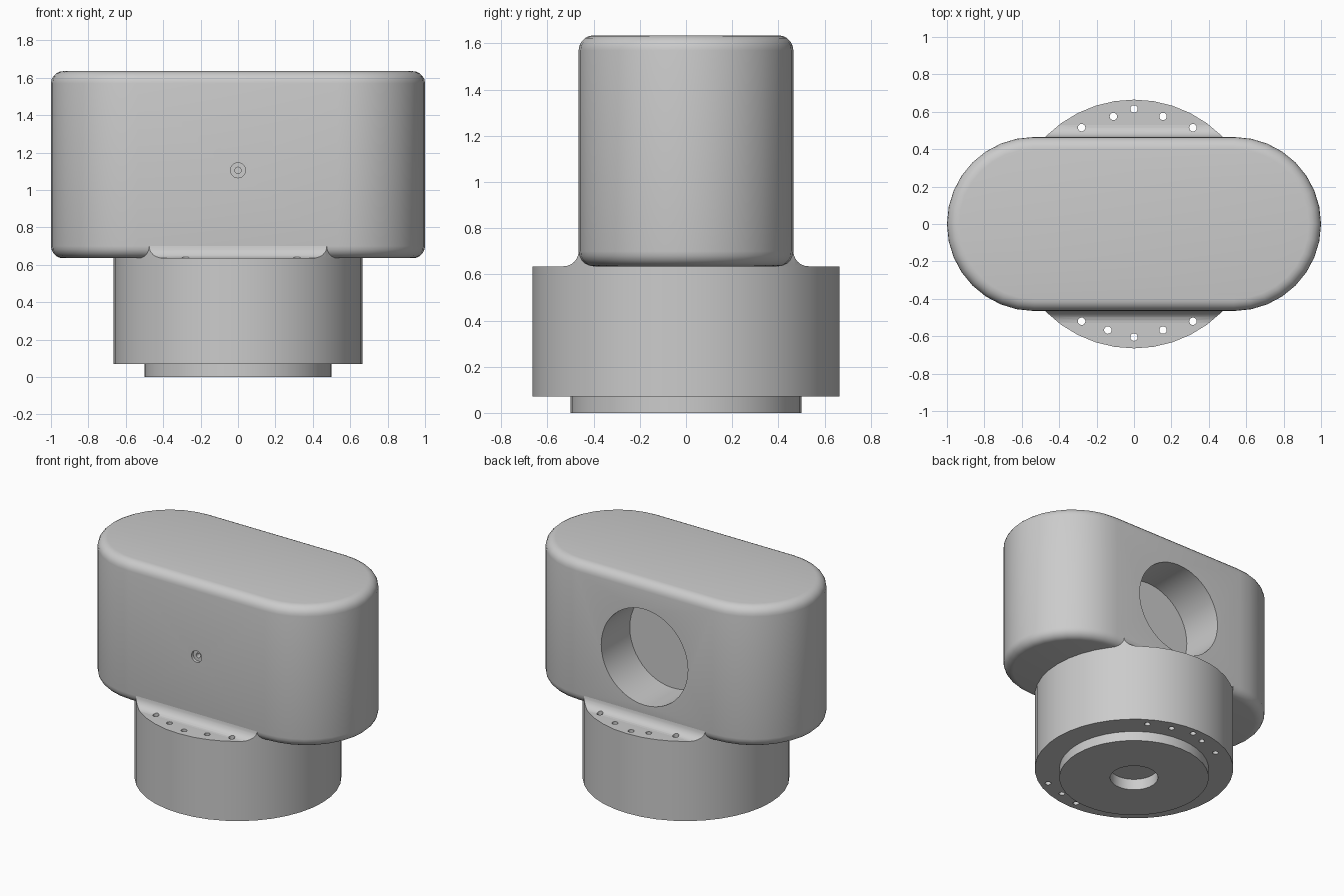
import bpy, bmesh, math
from mathutils import Matrix

cube = bpy.data.objects.get("Cube")
if cube:
    bpy.data.objects.remove(cube, do_unlink=True)

grey = bpy.data.materials.new("plain grey")
colour = (0.6, 0.6, 0.6, 1)
grey.diffuse_color = colour
grey.use_nodes = True
grey.node_tree.nodes["Principled BSDF"].inputs["Base Color"].default_value = colour

HALF_DEPTH, LENGTH = 0.465, 2.0
BODY_BOTTOM, BODY_TOP = 0.635, 1.635
BASE_RADIUS, BASE_BOTTOM = 0.665, 0.07
ROUND = 0.065
BORE_HEIGHT = 1.1


def add_object(name, bm):
    bmesh.ops.recalc_face_normals(bm, faces=bm.faces)
    mesh = bpy.data.meshes.new(name)
    bm.to_mesh(mesh)
    bm.free()
    mesh.materials.append(grey)
    obj = bpy.data.objects.new(name, mesh)
    bpy.context.collection.objects.link(obj)
    return obj


def extrude(bm, points, vector):
    face = bm.faces.new([bm.verts.new(p) for p in points])
    new = bmesh.ops.extrude_face_region(bm, geom=[face])["geom"]
    verts = [v for v in new if isinstance(v, bmesh.types.BMVert)]
    bmesh.ops.translate(bm, verts=verts, vec=vector)


def cylinder(name, radius, depth, location, along_y=False, sides=32):
    bm = bmesh.new()
    turn = Matrix.Rotation(math.pi / 2, 4, "X") if along_y else Matrix()
    bmesh.ops.create_cone(bm, cap_ends=True, segments=sides, radius1=radius,
                          radius2=radius, depth=depth,
                          matrix=Matrix.Translation(location) @ turn)
    return add_object(name, bm)


def boolean(obj, cutter, operation="DIFFERENCE"):
    mod = obj.modifiers.new(cutter.name, "BOOLEAN")
    mod.operation, mod.object, mod.solver = operation, cutter, "EXACT"
    cutter.hide_render = True


def finish(obj, cutters):
    """Apply the modifiers, then smooth everything but the sharp edges."""
    bpy.ops.object.select_all(action="DESELECT")
    bpy.context.view_layer.objects.active = obj
    obj.select_set(True)
    for mod in list(obj.modifiers):
        bpy.ops.object.modifier_apply(modifier=mod.name)
    bpy.ops.object.shade_smooth_by_angle(angle=math.radians(32))


# Body: stadium outline with rounded upper and lower rims
bm = bmesh.new()
outline = []
for side in (1, -1):
    for i in range(17):
        a = side * math.pi / 2 * (i / 8 - 1) if side == 1 else math.pi / 2 * (i / 8 + 1)
        outline.append((side * (LENGTH / 2 - HALF_DEPTH) + HALF_DEPTH * math.cos(a),
                        HALF_DEPTH * math.sin(a), BODY_BOTTOM))
extrude(bm, outline, (0, 0, BODY_TOP - BODY_BOTTOM))
rims = [e for e in bm.edges if abs(e.verts[0].co.z - e.verts[1].co.z) < 0.001]
bmesh.ops.bevel(bm, geom=rims, offset=ROUND, segments=5, profile=0.5, affect="EDGES")
body = add_object("body", bm)

# Large blind bore at the back, small stepped hole at the front
body_cutters = [
    cylinder("bore_cutter", 0.34, 0.64, (0, HALF_DEPTH, BORE_HEIGHT), True, 48),
    cylinder("step_cutter", 0.04, 0.04, (0, -HALF_DEPTH, BORE_HEIGHT + 0.005), True),
    cylinder("pin_cutter", 0.017, 0.2, (0, -HALF_DEPTH, BORE_HEIGHT + 0.005), True, 16),
]
for cutter in body_cutters:
    boolean(body, cutter)
finish(body, body_cutters)

# Base: turned profile with a spigot and a shallow centre recess
bm = bmesh.new()
profile = [(0, 0.08), (0.16, 0.08), (0.16, 0), (0.5, 0), (0.5, BASE_BOTTOM),
           (BASE_RADIUS, BASE_BOTTOM), (BASE_RADIUS, BODY_BOTTOM), (0, BODY_BOTTOM)]
verts = [bm.verts.new((r, 0, z)) for r, z in profile]
edges = [bm.edges.new(pair) for pair in zip(verts, verts[1:])]
bmesh.ops.spin(bm, geom=verts + edges, cent=(0, 0, 0), axis=(0, 0, 1),
               angle=2 * math.pi, steps=40)
bmesh.ops.remove_doubles(bm, verts=bm.verts, dist=0.0005)
base = add_object("base", bm)

# Concave fillets joining the body sides to the base
fillets = []
for name, side in (("front_fillet", -1), ("back_fillet", 1)):
    section = [(0.4, BODY_BOTTOM + ROUND), (0.4, BODY_BOTTOM)]
    for i in range(7):
        a = math.pi / 12 * i
        section.append((HALF_DEPTH + ROUND * (1 - math.sin(a)),
                        BODY_BOTTOM + ROUND * (1 - math.cos(a))))
    bm = bmesh.new()
    extrude(bm, [(-0.7, side * y, z) for y, z in section], (1.4, 0, 0))
    fillets.append(add_object(name, bm))
trim = cylinder("fillet_trim", BASE_RADIUS, 2, (0, 0, 1), sides=40)
for fillet in fillets:
    boolean(fillet, trim, "INTERSECT")

# Bolt holes through the exposed flange
hole_cutters = []
for side, spots in ((1, ((-0.28, 0.515), (-0.11, 0.575), (0, 0.615), (0.155, 0.575), (0.315, 0.515))),
                    (-1, ((-0.28, 0.52), (-0.14, 0.567), (0, 0.605), (0.155, 0.567), (0.315, 0.52)))):
    for x, y in spots:
        cutter = cylinder("hole_cutter", 0.02, 2, (x, side * y, 0.5), sides=16)
        hole_cutters.append(cutter)
        boolean(base, cutter)
        boolean(fillets[side > 0], cutter)
for obj in [base] + fillets:
    finish(obj, hole_cutters)

# Remove the finished cutters
for cutter in body_cutters + hole_cutters + [trim]:
    bpy.data.objects.remove(cutter, do_unlink=True)
